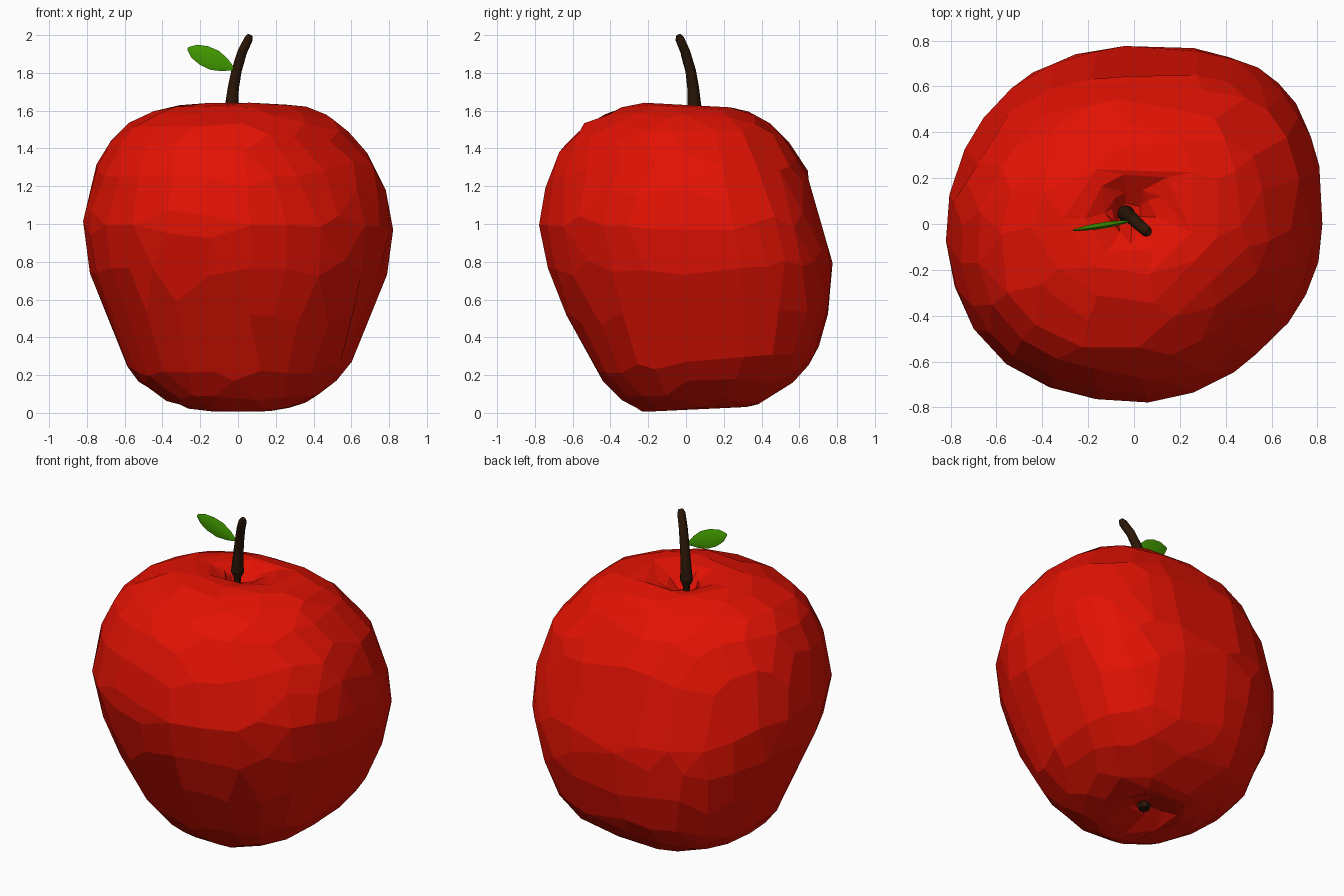
import bpy, bmesh, math
from mathutils import Vector

if "Cube" in bpy.data.objects:
    bpy.data.objects.remove(bpy.data.objects["Cube"])


def material(name, rgb):
    m = bpy.data.materials.new(name)
    m.diffuse_color = (*rgb, 1)
    m.use_nodes = True
    m.node_tree.nodes["Principled BSDF"].inputs["Base Color"].default_value = m.diffuse_color
    return m


def loft(name, rings, mat, smooth=False):
    """Skin a list of equal-sized vertex rings and close both ends."""
    bm = bmesh.new()
    rows = [[bm.verts.new(p) for p in ring] for ring in rings]
    n = len(rows[0])
    for a, b in zip(rows, rows[1:]):
        for i in range(n):
            j = (i + 1) % n
            bm.faces.new((a[i], a[j], b[j], b[i]))
    bm.faces.new(rows[0][::-1])
    bm.faces.new(rows[-1])
    bmesh.ops.recalc_face_normals(bm, faces=bm.faces)
    me = bpy.data.meshes.new(name)
    bm.to_mesh(me)
    bm.free()
    me.materials.append(mat)
    ob = bpy.data.objects.new(name, me)
    bpy.context.collection.objects.link(ob)
    if smooth:
        bpy.context.view_layer.objects.active = ob
        ob.select_set(True)
        bpy.ops.object.shade_smooth_by_angle(angle=math.radians(40))
        ob.select_set(False)
    return ob


def tube(points, sides):
    """Rings around a path of (x, y, z, radius)."""
    rings = []
    for k, (x, y, z, r) in enumerate(points):
        a, b = points[max(k - 1, 0)], points[min(k + 1, len(points) - 1)]
        q = (Vector(b[:3]) - Vector(a[:3])).to_track_quat('Z', 'Y')
        rings.append([Vector((x, y, z)) + q @ Vector((r * math.cos(t), r * math.sin(t), 0))
                      for t in (2 * math.pi * i / sides for i in range(sides))])
    return rings


red = material("skin_red", (0.76, 0.006, 0.001))
brown = material("stem_brown", (0.024, 0.008, 0.002))
green = material("leaf_green", (0.06, 0.36, 0.0))

# Fruit body: z, x min, x max, y min, y max from the lower dimple to the upper one
profile = [
    (0.075, -0.04, 0.06, 0.05, 0.15),
    (0.05, -0.12, 0.13, -0.01, 0.22),
    (0.016, -0.21, 0.21, -0.20, 0.33),
    (0.065, -0.38, 0.38, -0.32, 0.445),
    (0.19, -0.55, 0.54, -0.445, 0.605),
    (0.36, -0.64, 0.65, -0.55, 0.705),
    (0.58, -0.73, 0.74, -0.66, 0.76),
    (0.80, -0.795, 0.80, -0.74, 0.77),
    (1.02, -0.815, 0.815, -0.775, 0.72),
    (1.28, -0.76, 0.74, -0.715, 0.64),
    (1.47, -0.65, 0.60, -0.59, 0.525),
    (1.585, -0.47, 0.45, -0.39, 0.39),
    (1.63, -0.27, 0.28, -0.19, 0.25),
    (1.588, -0.12, 0.10, -0.06, 0.17),
    (1.525, -0.075, 0.03, 0.0, 0.09),
]
# Fullness (low, high) of the diagonal corners, anticlockwise from +x +y
bulge = [(0.12, 0.11), (0.05, -0.01), (0.03, 0.03), (0.04, -0.06)]
SEG, SUB = 48, 4


def blend(t):
    """Smooth curve through the profile rows."""
    k = min(int(t), len(profile) - 2)
    f = t - k
    p = [profile[min(max(k + d, 0), len(profile) - 1)] for d in (-1, 0, 1, 2)]
    return [0.5 * (2 * b + (c - a) * f + (2 * a - 5 * b + 4 * c - d) * f ** 2
                   + (3 * b - a - 3 * c + d) * f ** 3) for a, b, c, d in zip(*p)]


def skin_point(row, ang):
    z, x0, x1, y0, y1 = row
    low, high = bulge[int(ang // (math.pi / 2)) % 4]
    up = min(max((z - 0.2) / 1.2, 0), 1)
    s = 1 + (low + (high - low) * up) * math.sin(2 * ang) ** 2
    x = (x0 + x1) / 2 + (x1 - x0) / 2 * s * math.cos(ang)
    y = (y0 + y1) / 2 + (y1 - y0) / 2 * s * math.sin(ang)
    tilt = 0.05 * max(0, 1 - z / 0.3) - 0.055 * max(0, (z - 1.3) / 0.33)
    return Vector((x, y, z + tilt * y))


rows = [blend(k / SUB) for k in range((len(profile) - 1) * SUB + 1)]
body = loft("apple_body", [[skin_point(r, 2 * math.pi * i / SEG) for i in range(SEG)]
                           for r in rows], red)

# Carve the skin into irregular flat facets
dec = body.modifiers.new("facets", 'DECIMATE')
dec.ratio = 0.10
mesh = bpy.data.meshes.new_from_object(
    body.evaluated_get(bpy.context.evaluated_depsgraph_get()))
body.modifiers.clear()
bm = bmesh.new()
bm.from_mesh(mesh)
bmesh.ops.dissolve_limit(bm, angle_limit=math.radians(8), verts=bm.verts, edges=bm.edges)
bm.to_mesh(body.data)
bm.free()
bpy.data.meshes.remove(mesh)
for f in body.data.polygons:
    f.use_smooth = False

# Stem leaning to the right and forward
loft("stem", tube([(-0.035, 0.045, 1.48, 0.046), (-0.035, 0.045, 1.61, 0.038),
                   (-0.025, 0.038, 1.72, 0.031), (-0.008, 0.025, 1.81, 0.028),
                   (0.022, -0.003, 1.91, 0.026), (0.056, -0.033, 1.98, 0.024),
                   (0.064, -0.039, 1.999, 0.014)], 10), brown, True)

# Dried blossom end in the lower dimple
loft("blossom_end", tube([(0.01, 0.10, 0.10, 0.03), (0.01, 0.10, 0.07, 0.04),
                          (0.01, 0.10, 0.045, 0.034)], 7), brown)

# Leaf: thin lens-shaped blade; fraction along the length, half width, half thickness
base, tip = Vector((-0.02, 0.012, 1.82)), Vector((-0.265, -0.027, 1.93))
across = Vector((0.41, 0, 0.91))
thick = Vector((0.16, -0.98, 0))
blade = []
for f, w, t in [(0, 0.006, 0.005), (0.2, 0.036, 0.010), (0.42, 0.055, 0.014),
                (0.65, 0.054, 0.013), (0.86, 0.038, 0.008), (1, 0.008, 0.003)]:
    c = base.lerp(tip, f)
    blade.append([c + across * w, c + thick * t, c - across * w, c - thick * t])
loft("leaf", blade, green, True)
